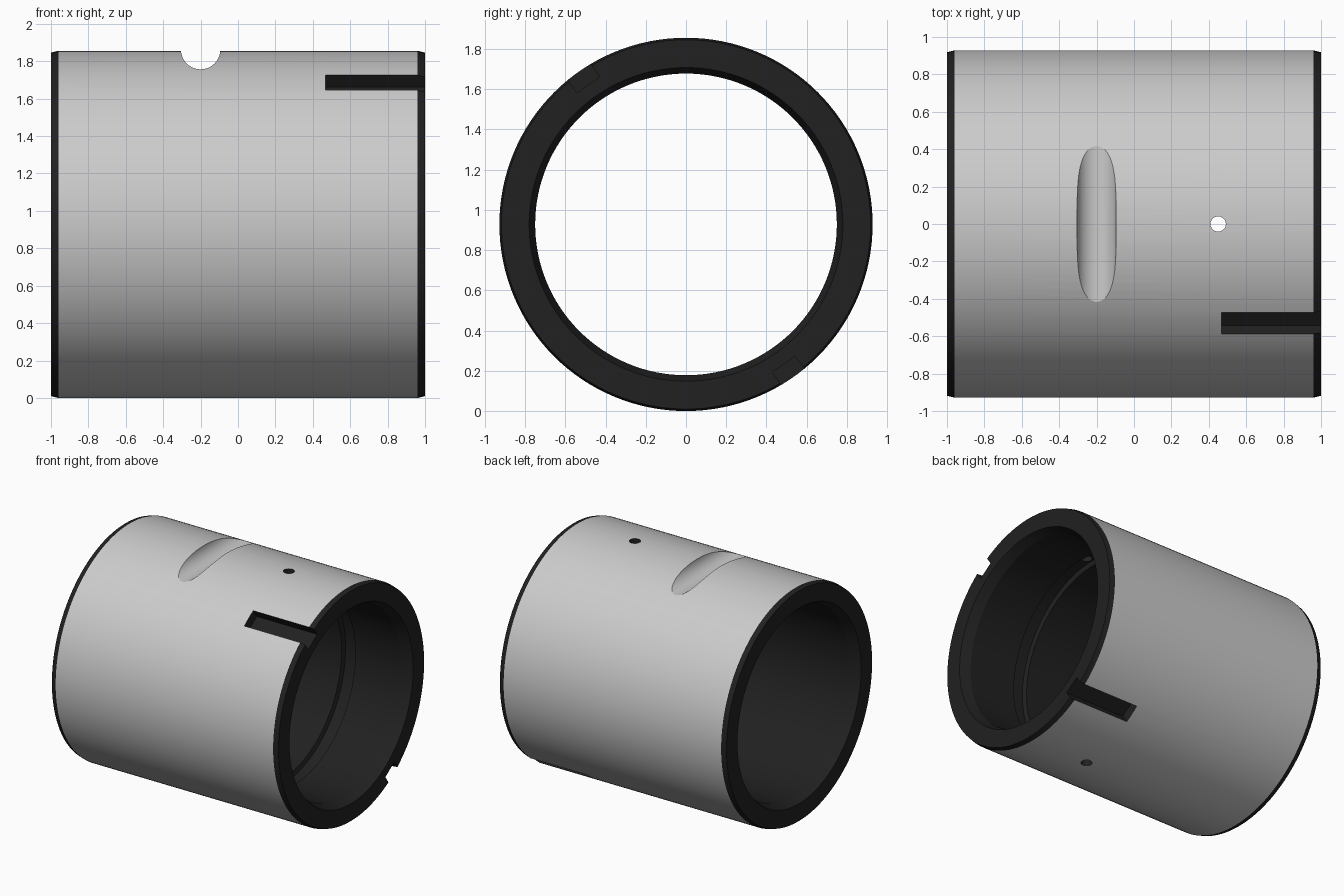
import bpy, bmesh, math
from mathutils import Vector

if "Cube" in bpy.data.objects:
    bpy.data.objects.remove(bpy.data.objects["Cube"])

R, BORE, CZ, N = 0.928, 0.75, 0.928, 128
SLOT_TILT = math.radians(35)

# Sleeve: closed wall profile (x, radius) revolved around the x axis
profile = [(-0.96, R), (0.96, R), (1, R - 0.01), (1, 0.78), (0.92, BORE),
           (0.51, BORE), (0.50, BORE + 0.035), (0.40, BORE + 0.035), (0.39, BORE),
           (-0.92, BORE), (-1, 0.78), (-1, R - 0.01)]
bm = bmesh.new()
rings = []
for i in range(N):
    a = 2 * math.pi * i / N
    rings.append([bm.verts.new((x, r * math.cos(a), CZ + r * math.sin(a))) for x, r in profile])
for i in range(N):
    p, q = rings[i], rings[(i + 1) % N]
    for j in range(len(profile)):
        k = (j + 1) % len(profile)
        bm.faces.new((p[j], p[k], q[k], q[j]))
bmesh.ops.recalc_face_normals(bm, faces=bm.faces)
mesh = bpy.data.meshes.new("bearing_sleeve")
bm.to_mesh(mesh)
bm.free()
sleeve = bpy.data.objects.new("bearing_sleeve", mesh)
bpy.context.collection.objects.link(sleeve)


def cut(cutter, name):
    """Subtract a cutter from the sleeve, then remove it."""
    cutter.name = name
    cutter.hide_render = True
    bpy.context.view_layer.objects.active = sleeve
    mod = sleeve.modifiers.new(name, 'BOOLEAN')
    mod.operation = 'DIFFERENCE'
    mod.solver = 'EXACT'
    mod.object = cutter
    bpy.ops.object.modifier_apply(modifier=name)
    bpy.data.objects.remove(cutter)


# Round-bottomed groove across the top
bpy.ops.mesh.primitive_cylinder_add(vertices=64, radius=0.105, depth=2.2,
                                    location=(-0.2, 0, 2 * R + 0.006), rotation=(math.pi / 2, 0, 0))
cut(bpy.context.object, "top_groove_cutter")

# Oil hole drilled through both walls
bpy.ops.mesh.primitive_cylinder_add(vertices=32, radius=0.041, depth=2.4, location=(0.45, 0, CZ))
cut(bpy.context.object, "oil_hole_cutter")

# Two opposite key slots, open at the right end
for side in (1, -1):
    d = R - 0.08 + 0.15
    pos = (0.967, -side * d * math.sin(SLOT_TILT), CZ + side * d * math.cos(SLOT_TILT))
    bpy.ops.mesh.primitive_cube_add(size=1, location=pos, rotation=(SLOT_TILT, 0, 0))
    box = bpy.context.object
    box.scale = (1.0, 0.138, 0.3)
    bpy.context.view_layer.update()
    cut(box, "key_slot_cutter")

# Dark machined faces everywhere except the outer skin
grey = bpy.data.materials.new("grey_skin")
grey.diffuse_color = (0.8, 0.8, 0.8, 1)
grey.use_nodes = True
grey.node_tree.nodes["Principled BSDF"].inputs["Base Color"].default_value = grey.diffuse_color
dark = bpy.data.materials.new("dark_machined")
dark.diffuse_color = (0.015, 0.015, 0.015, 1)
dark.use_nodes = True
dark.node_tree.nodes["Principled BSDF"].inputs["Base Color"].default_value = dark.diffuse_color
me = sleeve.data
me.materials.clear()
me.materials.append(grey)
me.materials.append(dark)
for f in me.polygons:
    radii = [math.hypot(me.vertices[v].co.y, me.vertices[v].co.z - CZ) for v in f.vertices]
    f.material_index = 0 if min(radii) > R - 0.002 else 1

bpy.ops.object.select_all(action='DESELECT')
sleeve.select_set(True)
bpy.context.view_layer.objects.active = sleeve
bpy.ops.object.shade_smooth_by_angle(angle=math.radians(10))
